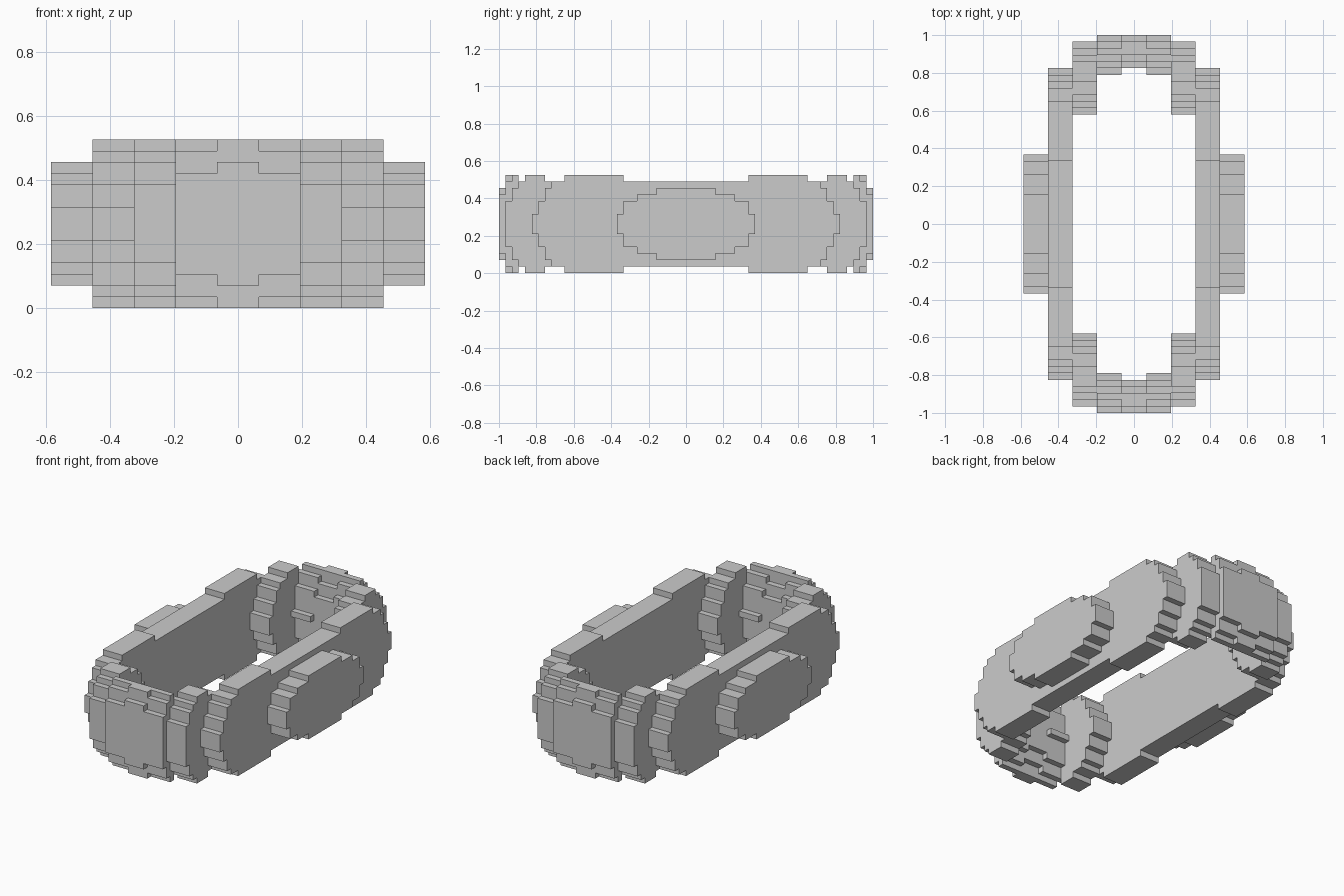
import bpy, bmesh

if "Cube" in bpy.data.objects:
    bpy.data.objects.remove(bpy.data.objects["Cube"])

D = 2 / 57        # vertical / lengthwise step
W = 0.13          # column width across x
ZC = 7.5 * D      # mid height


def slab(name, x0, x1, start, steps):
    """Stepped profile in y-z, symmetric in z, extruded from x0 to x1.
    steps: (end y, half height) in step units."""
    top, y = [], start
    for end, h in steps:
        top += [(y, h), (end, h)]
        y = end
    outline = top + [(y, -h) for y, h in reversed(top)]
    bm = bmesh.new()
    face = bm.faces.new([bm.verts.new((x0, y * D, ZC + h * D)) for y, h in outline])
    ext = bmesh.ops.extrude_face_region(bm, geom=[face])
    bmesh.ops.translate(bm, vec=(x1 - x0, 0, 0),
                        verts=[v for v in ext["geom"] if isinstance(v, bmesh.types.BMVert)])
    bmesh.ops.recalc_face_normals(bm, faces=bm.faces)
    me = bpy.data.meshes.new(name)
    bm.to_mesh(me)
    bm.free()
    ob = bpy.data.objects.new(name, me)
    bpy.context.collection.objects.link(ob)


def mirrored(steps):
    """Full-length step list from the half on +y."""
    ends = [0] + [e for e, _ in steps]
    left = [(-ends[i], steps[i][1]) for i in reversed(range(1, len(steps)))]
    return -ends[-1], left + steps


def flipped(start, steps):
    """Same steps on the -y end."""
    ends = [start] + [e for e, _ in steps]
    return -ends[-1], [(-ends[i], steps[i][1]) for i in reversed(range(len(steps)))]


# half profiles of the long side walls
wall = [(9.5, 6.5), (18.5, 7.5), (20.5, 6.5), (21.5, 5.5), (22.5, 3.5), (23.5, 1.5)]
pad = [(4.5, 5.5), (7.5, 4.5), (9.5, 3.5), (10.5, 1.5)]
# end profiles: inner y, then steps outward
corner = (16.5, [(17.5, 1.5), (18.5, 3.5), (19.5, 5.5), (21.5, 6.5),
                 (24.5, 7.5), (25.5, 6.5), (26.5, 5.5), (27.5, 3.5)])
shoulder = (22.5, [(23.5, 0.5), (24.5, 4.5), (25.5, 6.5), (26.5, 7.5),
                   (27.5, 6.5), (28.5, 4.5)])
middle = (23.5, [(24.5, 3.5), (25.5, 5.5), (27.5, 7.5), (28.5, 5.5)])

# long side walls and their outer pads
for side, s in (("right", 1), ("left", -1)):
    for name, col, prof in (("side_wall", 3, wall), ("side_pad", 4, pad)):
        slab(f"{name}_{side}", s * (col - 0.5) * W, s * (col + 0.5) * W, *mirrored(prof))

# rounded ends
for end, place in (("back", lambda p: p), ("front", lambda p: flipped(*p))):
    slab(f"end_middle_{end}", -W / 2, W / 2, *place(middle))
    for side, s in (("right", 1), ("left", -1)):
        for name, col, prof in (("end_shoulder", 1, shoulder), ("end_corner", 2, corner)):
            slab(f"{name}_{end}_{side}", s * (col - 0.5) * W, s * (col + 0.5) * W, *place(prof))
